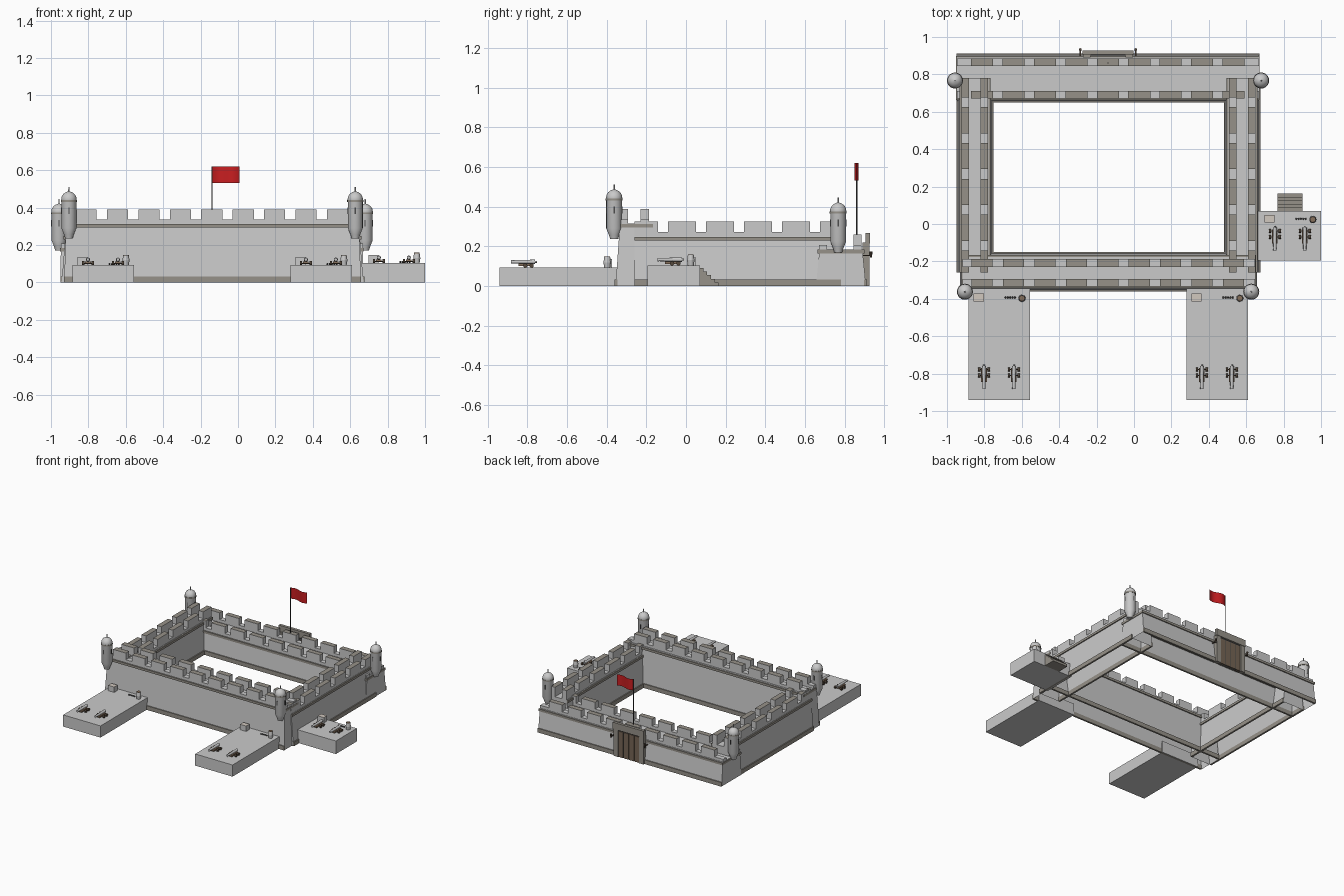
import bpy, bmesh, math
from mathutils import Matrix, Vector

if "Cube" in bpy.data.objects:
    bpy.data.objects.remove(bpy.data.objects["Cube"])


def material(name, rgb):
    m = bpy.data.materials.new(name)
    m.diffuse_color = (*rgb, 1)
    m.use_nodes = True
    m.node_tree.nodes["Principled BSDF"].inputs["Base Color"].default_value = m.diffuse_color
    return m


STONE = material("light_stone", (0.59, 0.59, 0.59))
TRIM = material("weathered_trim", (0.305, 0.285, 0.25))
WOOD = material("brown_wood", (0.24, 0.16, 0.105))
DOOR = material("door_wood", (0.18, 0.13, 0.09))
DARK = material("dark_wood", (0.09, 0.065, 0.045))
PALE = material("pale_wood", (0.64, 0.58, 0.52))
IRON = material("dark_iron", (0.07, 0.07, 0.07))
RED = material("flag_red", (0.58, 0.013, 0.015))


def finish(name, bm, *mats):
    bmesh.ops.recalc_face_normals(bm, faces=bm.faces)
    me = bpy.data.meshes.new(name)
    bm.to_mesh(me)
    bm.free()
    for m in mats:
        me.materials.append(m)
    ob = bpy.data.objects.new(name, me)
    bpy.context.collection.objects.link(ob)
    return ob


def add_box(bm, x0, x1, y0, y1, z0, z1, tx=0, ty=0):
    """Box whose top is drawn in by tx and ty on each side."""
    c = Vector(((x0 + x1) / 2, (y0 + y1) / 2, (z0 + z1) / 2))
    vs = bmesh.ops.create_cube(bm, size=1)["verts"]
    for v in vs:
        top = v.co.z > 0
        sx, sy = x1 - x0 - 2 * tx * top, y1 - y0 - 2 * ty * top
        v.co = c + Vector((v.co.x * sx, v.co.y * sy, v.co.z * (z1 - z0)))


def add_cyl(bm, center, r, depth, axis="Z", r2=None, n=12):
    rot = {"Z": Matrix(), "X": Matrix.Rotation(math.pi / 2, 4, "Y"),
           "Y": Matrix.Rotation(math.pi / 2, 4, "X")}[axis]
    bmesh.ops.create_cone(bm, cap_ends=True, segments=n, radius1=r,
                          radius2=r if r2 is None else r2, depth=depth,
                          matrix=Matrix.Translation(center) @ rot)


def box(name, mat, *dims):
    bm = bmesh.new()
    add_box(bm, *dims)
    return finish(name, bm, mat)


def smooth(ob):
    for p in ob.data.polygons:
        p.use_smooth = True
    ob.data.set_sharp_from_angle(angle=math.radians(35))


def wall(name, x0, x1, y0, y1, h, along, rows, centers, width, tx, ty):
    """Battered wall, open below, with plinth, string course and two battlements."""
    bm = bmesh.new()
    add_box(bm, x0, x1, y0, y1, 0, h, tx, ty)
    bmesh.ops.delete(bm, geom=[f for f in bm.faces if f.calc_center_median().z < 0.001],
                     context="FACES_ONLY")
    finish(name + "_body", bm, STONE)
    # plinth and string course as thin bars on the long faces
    bm = bmesh.new()
    e, w = 0.005, 0.009
    X0, X1, Y0, Y1 = x0 + tx, x1 - tx, y0 + ty, y1 - ty
    z0, z1 = h - 0.02, h - 0.002
    if along == "x":
        for yb, yt, s in ((y0, Y0, -1), (y1, Y1, 1)):
            add_box(bm, x0, x1, min(yb + s * e, yb - s * w), max(yb + s * e, yb - s * w), 0, 0.033)
            lo, hi = sorted((yt + s * 2 * e, yt - s * e))
            add_box(bm, X0 - e, X1 + e, lo, hi, z0, z1)
        for xt in (X0, X1):  # course returns round the ends
            add_box(bm, xt - e, xt + e, Y0, Y1, z0, z1)
    else:
        for xb, xt, s in ((x0, X0, -1), (x1, X1, 1)):
            add_box(bm, min(xb + s * e, xb - s * w), max(xb + s * e, xb - s * w), y0, y1, 0, 0.033)
            lo, hi = sorted((xt + s * 2 * e, xt - s * e))
            add_box(bm, lo, hi, y0, y1, z0, z1)
    finish(name + "_trim", bm, TRIM)
    # parapets and merlons
    bm = bmesh.new()
    for a, b in rows:
        if along == "x":
            add_box(bm, X0, X1, a, b, h, h + 0.022)
        else:
            add_box(bm, a, b, Y0, Y1, h, h + 0.022)
        for c in centers:
            lo, hi = c - width / 2, c + width / 2
            if along == "x":
                add_box(bm, max(lo, X0), min(hi, X1), a, b, h + 0.022, h + 0.075)
            else:
                add_box(bm, a, b, max(lo, Y0), min(hi, Y1), h + 0.022, h + 0.075)
    for f in bm.faces:  # weathered tops on the merlons
        f.material_index = int(f.calc_center_median().z > h + 0.07)
    finish(name + "_battlements", bm, STONE, TRIM)


# Curtain walls
long_c = [-0.14 + 0.168 * i for i in range(-4, 5)]
side_c = [-0.02 + 0.1915 * i for i in range(-1, 5)]
wall("front_wall", -0.93, 0.658, -0.355, -0.155, 0.314, "x",
     [(-0.335, -0.293), (-0.23, -0.187)], long_c, 0.113, 0.012, 0.022)
wall("back_wall", -0.95, 0.67, 0.655, 0.907, 0.185, "x",
     [(0.67, 0.71), (0.845, 0.885)], long_c, 0.118, 0.003, 0.018)
wall("left_wall", -0.943, -0.757, -0.26, 0.78, 0.25, "y",
     [(-0.922, -0.882), (-0.82, -0.78)], side_c, 0.14, 0.02, 0.0)
wall("right_wall", 0.485, 0.671, -0.26, 0.78, 0.25, "y",
     [(0.508, 0.548), (0.61, 0.65)], side_c, 0.14, 0.02, 0.0)

# Corner turrets: lathed body with dome, ring and slits
PROFILE = [(0, 0), (0.02, 0), (0.026, 0.02), (0.04, 0.055), (0.04, 0.2), (0.0415, 0.205),
           (0.039, 0.222), (0.03, 0.237), (0.017, 0.246), (0.004, 0.251), (0.003, 0.275), (0, 0.275)]


def turret(name, x, y, z):
    bm = bmesh.new()
    vs = [bm.verts.new((r, 0, h)) for r, h in PROFILE]
    es = [bm.edges.new(p) for p in zip(vs, vs[1:])]
    bmesh.ops.spin(bm, geom=vs + es, axis=(0, 0, 1), cent=(0, 0, 0), steps=20, angle=2 * math.pi)
    bmesh.ops.remove_doubles(bm, verts=bm.verts, dist=1e-4)
    bmesh.ops.translate(bm, verts=bm.verts, vec=(x, y, z))
    smooth(finish(name, bm, STONE))
    bm = bmesh.new()
    add_cyl(bm, (x, y, z + 0.2), 0.043, 0.01, n=20)
    smooth(finish(name + "_ring", bm, TRIM))
    bm = bmesh.new()
    for dx, dy in ((1, 0), (-1, 0), (0, 1), (0, -1)):
        cx, cy = x + 0.0385 * dx, y + 0.0385 * dy
        add_box(bm, cx - 0.003, cx + 0.003, cy - 0.003, cy + 0.003, z + 0.13, z + 0.165)
    finish(name + "_slits", bm, IRON)


turret("front_left_turret", -0.904, -0.362, 0.236)
turret("front_right_turret", 0.627, -0.362, 0.236)
turret("back_left_turret", -0.957, 0.767, 0.17)
turret("back_right_turret", 0.68, 0.767, 0.17)


# Gun platforms with cannons, chest, shot and barrel
def cannon(name, x, y, z):
    bm = bmesh.new()
    add_cyl(bm, (x, y - 0.005, z + 0.029), 0.011, 0.12, "Y", 0.008)
    add_cyl(bm, (x, y + 0.058, z + 0.029), 0.005, 0.012, "Y")
    add_cyl(bm, (x, y - 0.064, z + 0.029), 0.009, 0.008, "Y")
    smooth(finish(name + "_barrel", bm, STONE))
    box(name + "_carriage", WOOD, x - 0.015, x + 0.015, y - 0.03, y + 0.045, z + 0.008, z + 0.02)
    bm = bmesh.new()
    for wy in (0.005, 0.037):
        add_cyl(bm, (x, y + wy, z + 0.009), 0.003, 0.06, "X", n=8)
        for s in (-1, 1):
            add_cyl(bm, (x + s * 0.026, y + wy, z + 0.01), 0.011, 0.012, "X")
    finish(name + "_wheels", bm, DARK)


def stores(name, x, y, z):
    bm = bmesh.new()
    add_box(bm, x - 0.027, x + 0.027, y - 0.021, y + 0.021, z, z + 0.043)
    for f in bm.faces:
        f.material_index = int(f.calc_center_median().z > z + 0.04)
    finish(name + "_chest", bm, STONE, PALE)
    bm = bmesh.new()
    for i in range(5):
        bmesh.ops.create_icosphere(bm, subdivisions=2, radius=0.0055, matrix=Matrix.Translation(
            (x + 0.143 + 0.0125 * i, y, z + 0.0055)))
    smooth(finish(name + "_shot", bm, IRON))
    bm = bmesh.new()
    add_cyl(bm, (x + 0.231, y - 0.004, z + 0.013), 0.015, 0.026, r2=0.019, n=16)
    add_cyl(bm, (x + 0.231, y - 0.004, z + 0.039), 0.019, 0.026, r2=0.015, n=16)
    finish(name + "_barrel", bm, STONE)
    bm = bmesh.new()
    add_cyl(bm, (x + 0.231, y - 0.004, z + 0.053), 0.015, 0.004, n=16)
    finish(name + "_barrel_lid", bm, WOOD)


for n, x0, x1, y0, y1, h, cy, sy in (("left", -0.885, -0.555, -0.94, -0.34, 0.093, -0.815, -0.393),
                                     ("right", 0.28, 0.61, -0.94, -0.34, 0.093, -0.815, -0.393),
                                     ("east", 0.65, 1.0, -0.195, 0.07, 0.104, -0.075, 0.028)):
    box(n + "_platform", STONE, x0, x1, y0, y1, 0, h)
    cannon(n + "_cannon_a", x1 - 0.247, cy, h)
    cannon(n + "_cannon_b", x1 - 0.087, cy, h)
    stores(n, x1 - 0.275, sy, h)

# Stairs down from the east platform
bm = bmesh.new()
for i in range(5):
    add_box(bm, 0.768, 0.9, 0.07, 0.088 + 0.019 * i, 0, 0.09 - 0.0178 * i)
finish("stairs", bm, TRIM)

# Gate in the back wall
GX = -0.139
bm = bmesh.new()
for s in (-1, 1):
    c = GX + s * 0.113
    add_box(bm, c - 0.02, c + 0.02, 0.89, 0.924, 0, 0.22)
add_box(bm, GX - 0.136, GX + 0.136, 0.905, 0.928, 0.215, 0.268)
finish("gate_frame", bm, TRIM)
box("gate_recess", IRON, GX - 0.1, GX + 0.1, 0.9, 0.914, 0, 0.216)
bm = bmesh.new()
for i in range(4):
    c = GX + (i - 1.5) * 0.047
    add_box(bm, c - 0.021, c + 0.021, 0.9, 0.919, 0, 0.205)
finish("gate_planks", bm, DOOR)
bm = bmesh.new()
for s in (-1, 1):
    c = GX + s * 0.148
    add_cyl(bm, (c, 0.932, 0.158), 0.005, 0.03, r2=0.008, n=10)
    add_box(bm, c - 0.004, c + 0.004, 0.89, 0.932, 0.15, 0.156)
finish("gate_torches", bm, DARK)

# Flag: waved sheet on a pole
bm = bmesh.new()
add_cyl(bm, (-0.139, 0.86, 0.403), 0.003, 0.436, n=10)
finish("flag_pole", bm, IRON)
bm = bmesh.new()
bmesh.ops.create_grid(bm, x_segments=14, y_segments=1, size=1)
for v in bm.verts:
    t = (v.co.x + 1) / 2
    v.co = Vector((-0.139 + 0.147 * t, 0.86 + 0.01 * math.sin(t * 2 * math.pi), 0.576 + 0.044 * v.co.y))
smooth(finish("flag", bm, RED))
